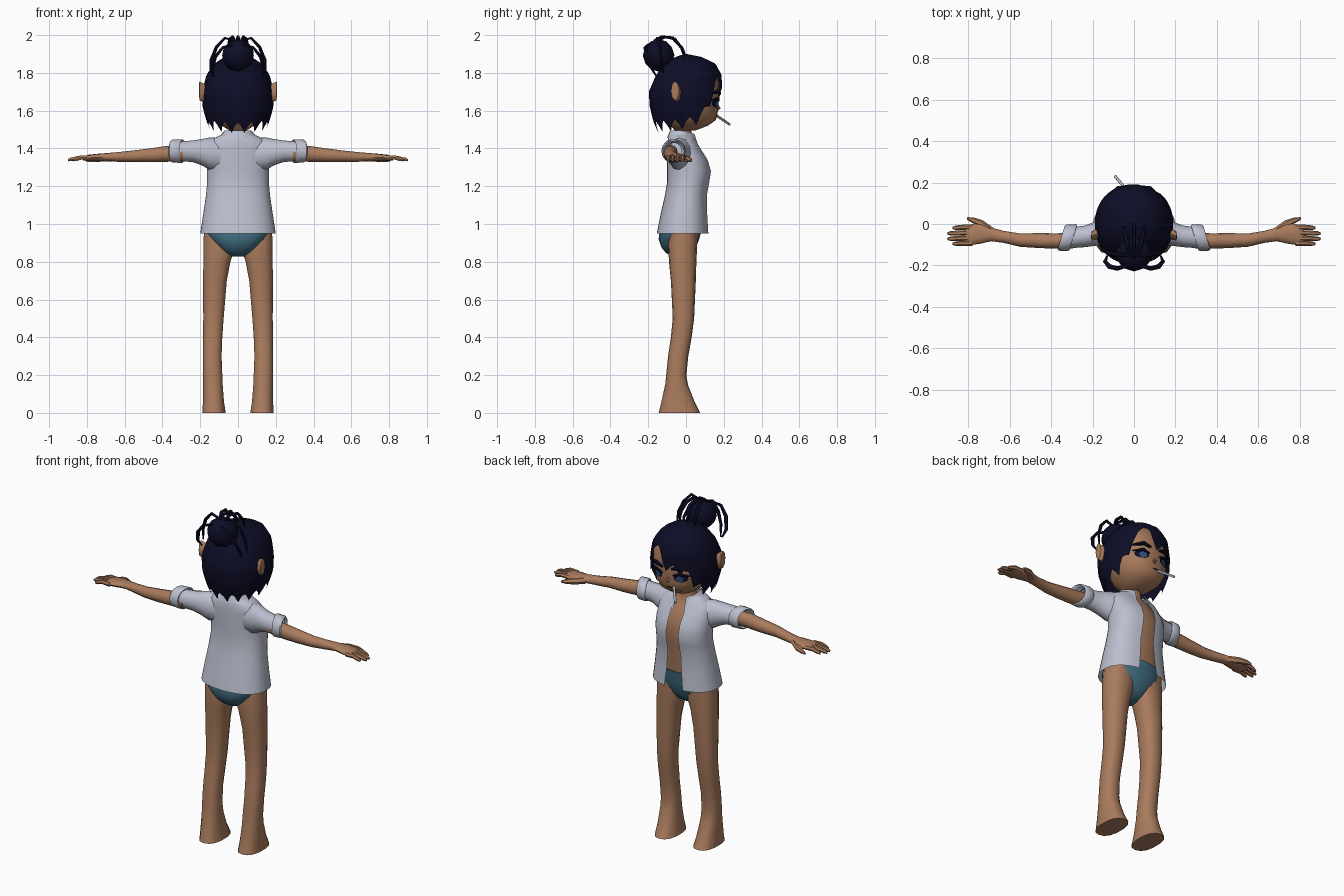
import bpy, bmesh, math
from mathutils import Vector

if "Cube" in bpy.data.objects:
    bpy.data.objects.remove(bpy.data.objects["Cube"])


def material(name, rgb):
    m = bpy.data.materials.new(name)
    m.diffuse_color = (*rgb, 1)
    m.use_nodes = True
    m.node_tree.nodes["Principled BSDF"].inputs["Base Color"].default_value = m.diffuse_color
    return m


SKIN = material("skin", (0.40, 0.20, 0.11))
CLOTH = material("shirt_cloth", (0.50, 0.52, 0.62))
HAIR = material("dark_navy_hair", (0.004, 0.004, 0.02))
BLUE = material("teal_blue", (0.055, 0.16, 0.23))
IRIS = material("iris_blue", (0.03, 0.08, 0.20))
PAPER = material("pale_paper", (0.55, 0.55, 0.58))


def finish(name, bm, mat, mirror=False, angle=45):
    bmesh.ops.recalc_face_normals(bm, faces=bm.faces)
    me = bpy.data.meshes.new(name)
    bm.to_mesh(me)
    bm.free()
    me.materials.append(mat)
    ob = bpy.data.objects.new(name, me)
    bpy.context.collection.objects.link(ob)
    bpy.ops.object.select_all(action='DESELECT')
    ob.select_set(True)
    bpy.context.view_layer.objects.active = ob
    bpy.ops.object.shade_smooth_by_angle(angle=math.radians(angle))
    if mirror:
        ob.modifiers.new("Mirror", 'MIRROR').use_mirror_merge = False
    return ob


def skin_rings(name, rings, mat, closed=True, caps=True, **kw):
    """Bridge equal-length point rings into a surface."""
    bm = bmesh.new()
    vs = [[bm.verts.new(p) for p in r] for r in rings]
    n = len(rings[0])
    for a, b in zip(vs, vs[1:]):
        for i in range(n if closed else n - 1):
            j = (i + 1) % n
            bm.faces.new((a[i], a[j], b[j], b[i]))
    if closed and caps:
        bm.faces.new(vs[0])
        bm.faces.new(vs[-1])
    return finish(name, bm, mat, **kw)


def power(v, p):
    return math.copysign(abs(v) ** (2 / p), v)


def level(z, rx, yb, yf, cx=0, n=20, p=2.2, gap=0):
    """Horizontal ring; angle 0 points to the face side (+y)."""
    g = math.asin(min(1, gap / rx)) if gap else 0
    pts = []
    for i in range(n):
        t = g + (2 * math.pi - 2 * g) * i / ((n - 1) if gap else n)
        pts.append((cx + rx * power(math.sin(t), p),
                    (yb + yf) / 2 + (yf - yb) / 2 * power(math.cos(t), p), z))
    return pts


def cross(x, cy, cz, ry, rz, n=12, tilt=0):
    """Ring across the x axis, for arms and sleeves."""
    out = []
    for i in range(n):
        t = 2 * math.pi * i / n
        out.append((x - tilt * math.cos(t) * ry, cy + ry * math.cos(t), cz + rz * math.sin(t)))
    return out


def tube(name, path, radii, mat, n=6, flat=1.0, **kw):
    """Tapered tube along a path of points."""
    pts = [Vector(p) for p in path]
    rings = []
    for i, p in enumerate(pts):
        d = (pts[min(i + 1, len(pts) - 1)] - pts[max(i - 1, 0)]).normalized()
        u = d.cross(Vector((0, 0, 1)) if abs(d.z) < 0.9 else Vector((0, 1, 0))).normalized()
        v = d.cross(u)
        rings.append([p + radii[i] * (u * math.cos(2 * math.pi * k / n)
                      + v * flat * math.sin(2 * math.pi * k / n)) for k in range(n)])
    return skin_rings(name, rings, mat, **kw)


def lookup(table, key):
    """Linear interpolation in a table sorted by its first column."""
    if key <= table[0][0]:
        return table[0][1:]
    for a, b in zip(table, table[1:]):
        if key <= b[0]:
            f = (key - a[0]) / (b[0] - a[0])
            return [s + (e - s) * f for s, e in zip(a[1:], b[1:])]
    return table[-1][1:]


# Legs with wedge feet: z, centre x, half width, back y, front y
LEG = [(0, .127, .063, -.145, .075), (.06, .13, .057, -.13, .045), (.15, .133, .053, -.11, .01),
       (.2, .134, .052, -.105, .002), (.3, .136, .05, -.095, .012), (.4, .134, .052, -.08, .03),
       (.5, .13, .055, -.07, .043), (.7, .122, .064, -.08, .052), (.8, .112, .073, -.09, .055),
       (.9, .095, .09, -.095, .06), (1.0, .095, .085, -.085, .06)]
skin_rings("legs", [level(z, r, b, f, c, 14, 2.4) for z, c, r, b, f in LEG], SKIN, mirror=True)

# Briefs
BRIEFS = [(.828, .035, -.075, .0), (.85, .08, -.11, .035), (.88, .115, -.132, .055),
          (.92, .15, -.145, .07), (.96, .175, -.14, .08), (1.03, .165, -.12, .088)]
skin_rings("briefs", [level(*r) for r in BRIEFS], BLUE)

# Torso and neck
TORSO = [(1.0, .16, -.11, .08), (1.12, .15, -.09, .087), (1.2, .145, -.085, .096),
         (1.28, .145, -.085, .106), (1.36, .14, -.08, .088), (1.42, .11, -.075, .05),
         (1.455, .06, -.07, .03), (1.48, .045, -.06, .03), (1.54, .045, -.06, .03)]
skin_rings("torso_and_neck", [level(*r) for r in TORSO], SKIN)

# Open shirt: z, half width, back y, front y, half opening
SHIRT = [(.95, .2, -.155, .122, .05), (1.05, .185, -.135, .115, .04), (1.15, .17, -.112, .112, .034),
         (1.22, .164, -.1, .125, .032), (1.28, .165, -.1, .134, .032), (1.34, .165, -.1, .116, .032),
         (1.4, .165, -.1, .078, .034), (1.44, .15, -.098, .055, .038), (1.465, .105, -.092, .045, .04),
         (1.48, .07, -.085, .04, .04)]
skin_rings("shirt_body", [level(z, r, b, f, n=33, p=2.3, gap=g) for z, r, b, f, g in SHIRT],
           CLOTH, closed=False)

# Folded collar, its front corners hanging lower
collar = []
for z, r, b, f, drop in ((1.475, .066, -.08, .045, .02), (1.495, .072, -.085, .05, .025),
                         (1.455, .105, -.1, .075, .06)):
    ring = level(z, r, b, f, n=23, gap=.03)
    collar.append([(x, y, zz - drop * max(0, (y + .02) / .09)) for x, y, zz in ring])
skin_rings("collar", collar, CLOTH, closed=False, angle=30)

# Sleeves and rolled cuffs
SLEEVE = [(.09, -.02, 1.365, .07, .09), (.15, -.035, 1.372, .066, .086), (.19, -.048, 1.38, .058, .07),
          (.24, -.06, 1.385, .052, .057), (.31, -.067, 1.385, .05, .052)]
skin_rings("sleeves", [cross(*r) for r in SLEEVE], CLOTH, caps=False, mirror=True)
CUFF = [(.30, .048, .048), (.293, .06, .06), (.30, .065, .064), (.345, .063, .062),
        (.352, .056, .056), (.335, .042, .045)]
skin_rings("rolled_cuffs", [cross(x, -.066, 1.386, a, b, 14, .3) for x, a, b in CUFF],
           CLOTH, caps=False, mirror=True)

# Arms with palms
ARM = [(.29, -.08, 1.376, .037, .042), (.38, -.082, 1.371, .037, .042), (.46, -.08, 1.364, .036, .037),
       (.55, -.078, 1.359, .032, .031), (.63, -.062, 1.355, .029, .026), (.69, -.05, 1.354, .033, .022),
       (.74, -.045, 1.352, .05, .02), (.79, -.052, 1.35, .05, .017), (.82, -.055, 1.347, .046, .011)]
skin_rings("arms", [cross(*r) for r in ARM], SKIN, mirror=True)

# Fingers and thumbs
for k, (y, tip) in enumerate(((-.016, .875), (-.043, .9), (-.069, .9), (-.093, .875))):
    tube(f"finger_{k + 1}", [(.78, y, 1.35), (.83, y, 1.352), (tip - .015, y - .002, 1.342), (tip, y - .003, 1.337)],
         [.013, .0125, .011, .006], SKIN, mirror=True)
tube("thumb", [(.69, -.035, 1.35), (.74, .003, 1.345), (.78, .02, 1.34), (.805, .027, 1.335)],
     [.02, .018, .013, .006], SKIN, mirror=True)

# Head
HEAD = [(1.495, .045, -.06, .05), (1.52, .085, -.08, .115), (1.55, .12, -.11, .158), (1.6, .15, -.13, .17),
        (1.67, .168, -.15, .172), (1.75, .168, -.15, .175), (1.82, .135, -.12, .15), (1.865, .07, -.06, .08)]
skin_rings("head", [level(*r, n=24) for r in HEAD], SKIN)


def face_y(x, z):
    rx, yb, yf = lookup(HEAD, z)
    return (yb + yf) / 2 + (yf - yb) / 2 * (1 - min(.99, abs(x) / rx) ** 2.2) ** (1 / 2.2)


def face_plate(name, cx, cz, rx, rz, lift, mat, n=16, slant=0, mirror=True):
    """Thin plate following the face."""
    bm = bmesh.new()
    pts = [(cx, cz)] + [(cx + rx * math.cos(2 * math.pi * i / n),
                         cz + rz * math.sin(2 * math.pi * i / n) + slant * math.cos(2 * math.pi * i / n))
                        for i in range(n)]
    vs = [bm.verts.new((x, face_y(x, z) + lift, z)) for x, z in pts]
    for i in range(n):
        bm.faces.new((vs[0], vs[1 + i], vs[1 + (i + 1) % n]))
    return finish(name, bm, mat, mirror)


# Eyes, brows, nose and mouth
face_plate("eye_outlines", .075, 1.64, .038, .024, .004, HAIR)
face_plate("irises", .072, 1.635, .02, .017, .007, IRIS)
tube("upper_lashes", [(.035, face_y(.035, 1.655) + .005, 1.652), (.075, face_y(.075, 1.66) + .012, 1.664),
                      (.122, face_y(.122, 1.655) + .008, 1.655)], [.004, .008, .004], HAIR, mirror=True)
tube("brows", [(.03, face_y(.03, 1.69) + .008, 1.69), (.075, face_y(.075, 1.7) + .012, 1.702),
               (.125, face_y(.125, 1.69) + .008, 1.69)], [.007, .012, .005], HAIR, mirror=True)
tube("nose", [(0, .165, 1.635), (0, .176, 1.612), (0, .168, 1.602)], [.005, .01, .006], SKIN)
face_plate("mouth", -.015, 1.573, .024, .005, .004, HAIR, mirror=False)
tube("cigarette", [(-.028, .155, 1.578), (-.092, .232, 1.526)], [.007, .007], PAPER, n=8)

# Pointed ears
EAR = [(.155, -.045, 1.69, .018, .035), (.185, -.05, 1.695, .026, .05),
       (.204, -.058, 1.705, .022, .05), (.207, -.062, 1.715, .008, .025)]
skin_rings("ears", [cross(*r, n=8) for r in EAR], SKIN, mirror=True)

# Hair cap: outline by height, then ragged lower edge by angle from the face
CAP = [(1.48, .14, -.148, .15), (1.54, .165, -.172, .17), (1.62, .188, -.192, .187), (1.7, .19, -.197, .192),
       (1.79, .167, -.158, .188), (1.85, .125, -.11, .155), (1.885, .07, -.06, .08), (1.9, .004, -.004, .004)]
EDGE = [(-180, 1.515), (-110, 1.53), (-75, 1.55), (-50, 1.61), (-38, 1.69), (-5, 1.70), (8, 1.73), (24, 1.84),
        (33, 1.76), (44, 1.68), (58, 1.6), (75, 1.55), (110, 1.53), (180, 1.515)]
COLS, ROWS = 60, 12
grid = [[] for _ in range(ROWS + 1)]
for i in range(COLS):
    deg = -180 + 360 * i / COLS
    t = math.radians(deg)
    edge = lookup(EDGE, deg)[0] + (.022, 0, -.036, 0)[i % 4]
    for k in range(ROWS + 1):
        z = 1.9 - (1.9 - edge) * (k / ROWS) ** 1.5
        rx, yb, yf = lookup(CAP, z)
        grid[k].append((rx * power(math.sin(t), 2.15),
                        (yb + yf) / 2 + (yf - yb) / 2 * power(math.cos(t), 2.15), z))
skin_rings("hair_cap", grid, HAIR, caps=False)

# Bun and loose looping strands
bm = bmesh.new()
bmesh.ops.create_icosphere(bm, subdivisions=2, radius=1)
for v in bm.verts:
    v.co = Vector((v.co.x * .088, v.co.y * .084 - .145, v.co.z * .086 + 1.893))
finish("hair_bun", bm, HAIR)
LOOPS = [[(.02, -.15, 1.97), (.07, -.15, 1.985), (.115, -.14, 1.935), (.14, -.13, 1.87), (.145, -.12, 1.80)],
         [(.03, -.2, 1.95), (.08, -.215, 1.935), (.12, -.205, 1.885), (.14, -.18, 1.82), (.13, -.155, 1.78)],
         [(.015, -.15, 1.97), (.03, -.11, 1.99), (.04, -.06, 1.98), (.05, -.025, 1.935), (.05, -.01, 1.88)]]
for k, path in enumerate(LOOPS):
    tube(f"loose_strand_{k + 1}", path, [.008, .011, .012, .01, .005], HAIR, flat=.7, mirror=True)
tube("top_strand", [(0, -.17, 1.97), (0, -.13, 1.992), (0, -.07, 1.985), (0, -.02, 1.93), (0, 0, 1.885)],
     [.006, .008, .01, .009, .005], HAIR)
